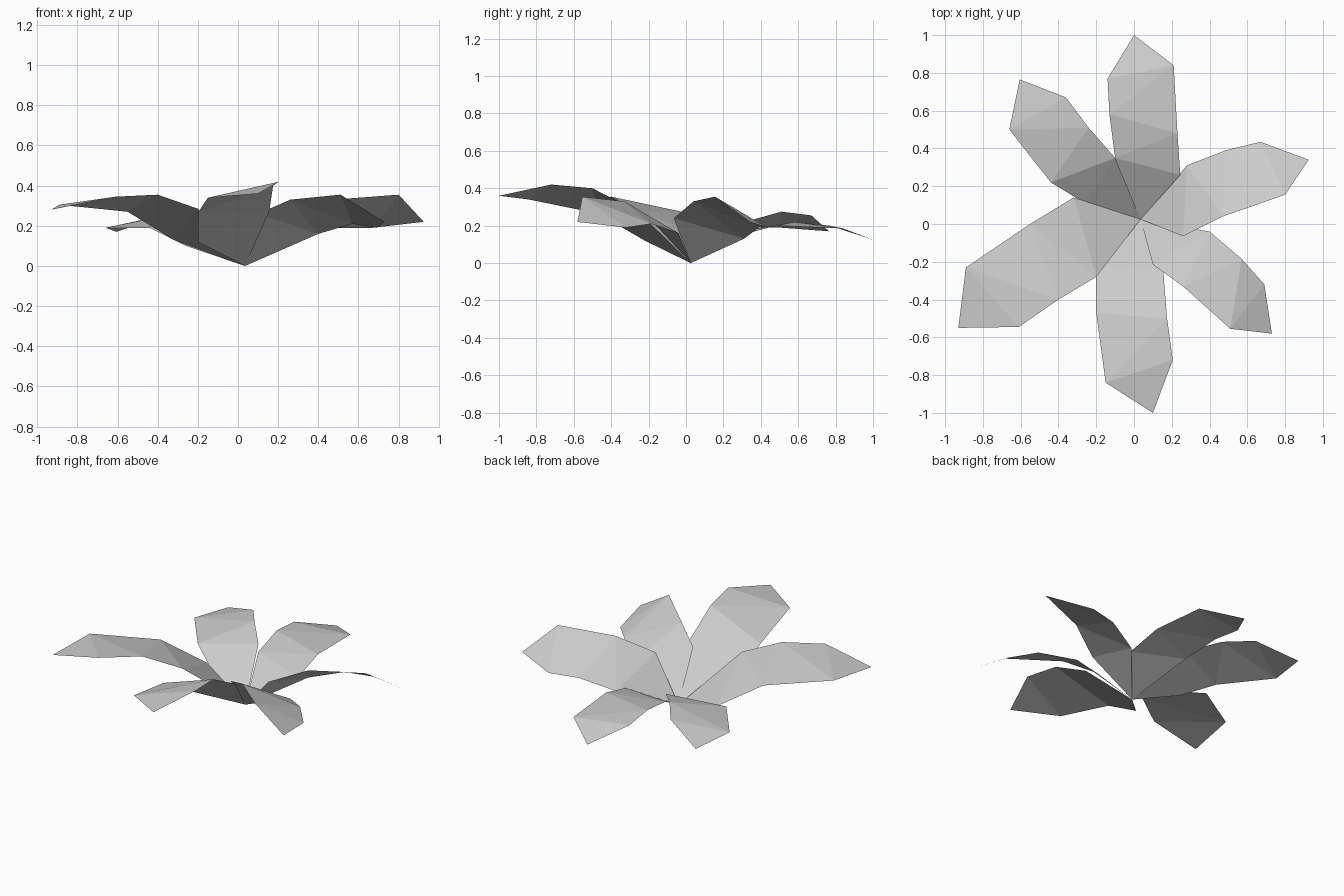
import bpy
import bmesh

cube = bpy.data.objects.get("Cube")
if cube:
    bpy.data.objects.remove(cube, do_unlink=True)

# One plain grey for every petal
grey = bpy.data.materials.new("petal_grey")
grey.use_nodes = True
colour = (0.6, 0.6, 0.6, 1.0)
grey.diffuse_color = colour
grey.node_tree.nodes["Principled BSDF"].inputs["Base Color"].default_value = colour

ROOT = (0.035, 0.025, 0.0)


def petal(name, first_edge, second_edge, tip):
    """Flat-shaded sheet: shared root, paired edge points running outward
    (counter-clockwise seen from above: first edge, then second), pointed tip."""
    bm = bmesh.new()
    root = bm.verts.new(ROOT)
    first = [bm.verts.new(p) for p in first_edge]
    second = [bm.verts.new(p) for p in second_edge]
    end = bm.verts.new(tip)
    bm.faces.new((root, first[0], second[0]))
    for i in range(len(first) - 1):
        bm.faces.new((first[i], first[i + 1], second[i + 1], second[i]))
    bm.faces.new((first[-1], end, second[-1]))
    bmesh.ops.triangulate(bm, faces=bm.faces[:], quad_method='SHORT_EDGE')
    mesh = bpy.data.meshes.new(name)
    bm.to_mesh(mesh)
    bm.free()
    mesh.materials.append(grey)
    obj = bpy.data.objects.new(name, mesh)
    bpy.context.collection.objects.link(obj)
    return obj


# Ring of six petals, each with its own twist and droop
petal("back_petal",
      first_edge=[(.245, .26, .14), (.23, .48, .2), (.21, .84, .185)],
      second_edge=[(-.1, .35, .18), (-.13, .58, .22), (-.14, .77, .2)],
      tip=(0, 1, .125))

petal("back_left_petal",
      first_edge=[(.26, -.065, .24), (.47, .04, .33), (.8, .155, .355)],
      second_edge=[(.28, .31, .13), (.485, .39, .19), (.67, .435, .19)],
      tip=(.925, .34, .22))

petal("front_left_petal",
      first_edge=[(.1, -.215, .26), (.26, -.33, .33), (.51, -.555, .355)],
      second_edge=[(.4, -.04, .16), (.57, -.185, .21), (.69, -.32, .19)],
      tip=(.73, -.58, .22))

petal("front_petal",
      first_edge=[(-.2, -.22, .12), (-.2, -.47, .265), (-.15, -.84, .34)],
      second_edge=[(.155, -.25, .27), (.175, -.5, .4), (.205, -.72, .42)],
      tip=(.1, -1, .36))

petal("front_right_petal",
      first_edge=[(-.32, .14, .13), (-.55, 0, .27), (-.89, -.23, .305)],
      second_edge=[(-.2, -.28, .285), (-.4, -.4, .355), (-.61, -.545, .345)],
      tip=(-.93, -.55, .28)).data.flip_normals()

petal("back_right_petal",
      first_edge=[(-.1, .35, .23), (-.24, .51, .275), (-.36, .67, .255)],
      second_edge=[(-.26, .11, .1), (-.44, .22, .19), (-.66, .5, .19)],
      tip=(-.605, .765, .17))
